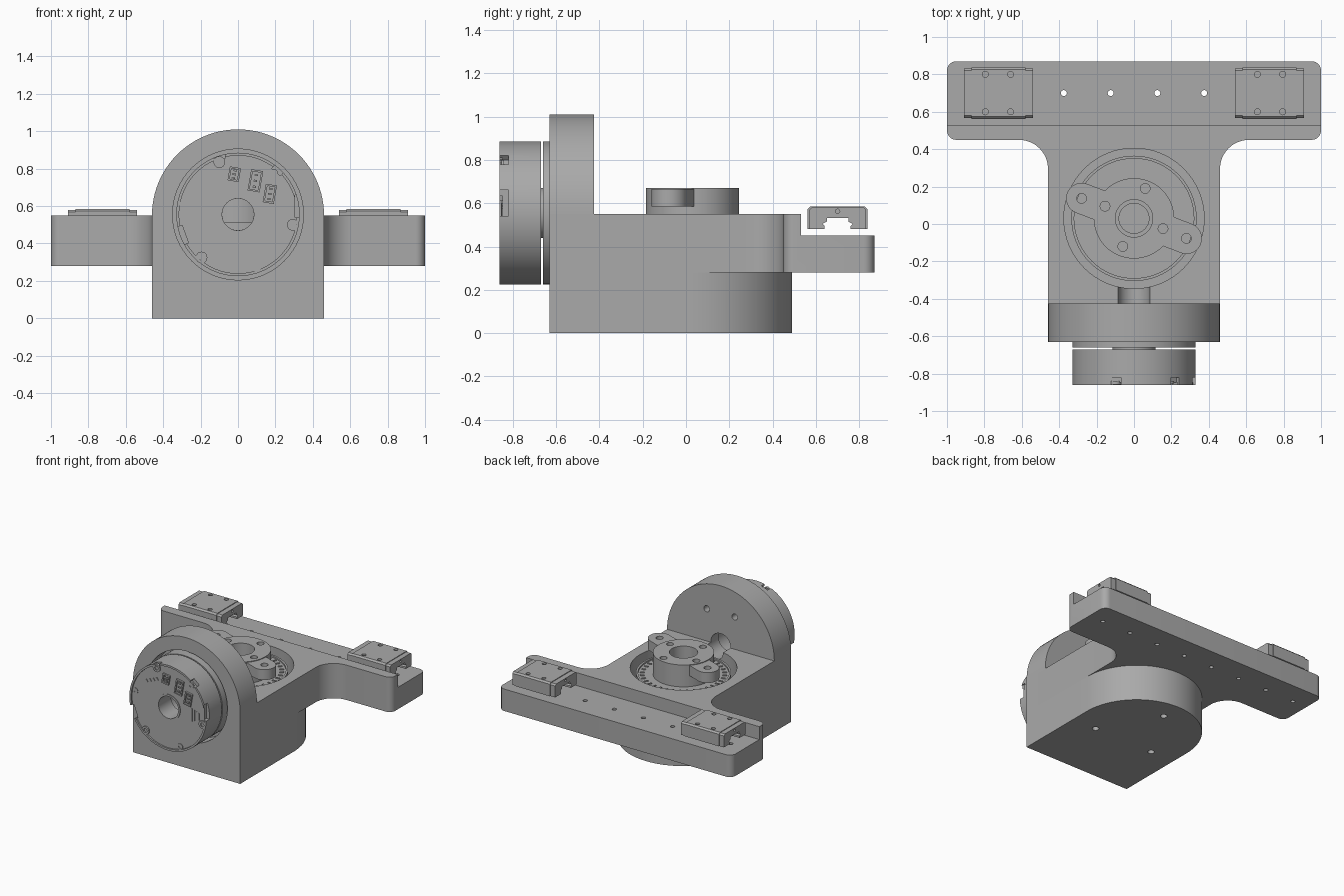
import bpy, bmesh, math
from math import cos, sin, radians, pi

cube = bpy.data.objects.get("Cube")
if cube:
    bpy.data.objects.remove(cube, do_unlink=True)

grey = bpy.data.materials.new("machined grey")
grey.use_nodes = True
grey.diffuse_color = (0.4, 0.4, 0.4, 1)
grey.node_tree.nodes["Principled BSDF"].inputs["Base Color"].default_value = (0.4, 0.4, 0.4, 1)
parts = []
CY = 0.03   # turntable axis in y
CZ = 0.555  # front motor axis in z


def arc(cx, cy, r, a0, a1, n=12):
    return [(cx + r * cos(radians(a0 + (a1 - a0) * i / n)),
             cy + r * sin(radians(a0 + (a1 - a0) * i / n))) for i in range(n + 1)]


def circle(cx, cy, r, n=64):
    return arc(cx, cy, r, 0, 360, n)[:-1]


def rect(u0, u1, v0, v1):
    return [(u0, v0), (u1, v0), (u1, v1), (u0, v1)]


def turned(cx, cy, w, h, deg):
    """Rectangle rotated about its own centre."""
    c, s = cos(radians(deg)), sin(radians(deg))
    return [(cx + u * c - v * s, cy + u * s + v * c)
            for u, v in rect(-w / 2, w / 2, -h / 2, h / 2)]


def prism(name, pts, axis, lo, hi, keep=True):
    """Extrude a flat outline along x, y or z."""
    place = {"x": lambda u, v, w: (w, u, v),
             "y": lambda u, v, w: (u, w, v),
             "z": lambda u, v, w: (u, v, w)}[axis]
    bm = bmesh.new()
    a = [bm.verts.new(place(u, v, lo)) for u, v in pts]
    b = [bm.verts.new(place(u, v, hi)) for u, v in pts]
    bm.faces.new(a)
    bm.faces.new(b)
    for i in range(len(a)):
        j = (i + 1) % len(a)
        bm.faces.new((a[i], a[j], b[j], b[i]))
    bmesh.ops.recalc_face_normals(bm, faces=bm.faces)
    me = bpy.data.meshes.new(name)
    bm.to_mesh(me)
    bm.free()
    me.materials.append(grey)
    ob = bpy.data.objects.new(name, me)
    bpy.context.scene.collection.objects.link(ob)
    if keep:
        parts.append(ob)
    return ob


def boolean(ob, op, *shapes):
    """Apply booleans from (outline, axis, lo, hi) tuples."""
    for shape in shapes:
        tool = prism("cutter", *shape, keep=False)
        mod = ob.modifiers.new("bool", "BOOLEAN")
        mod.operation, mod.solver, mod.object = op, "EXACT", tool
        bpy.context.view_layer.objects.active = ob
        bpy.ops.object.modifier_apply(modifier=mod.name)
        bpy.data.objects.remove(tool, do_unlink=True)


# Shared cutters: turntable pocket, front motor pocket, cable bore
pocket = (circle(0, CY, 0.375), "z", 0.2, 0.7)
front_pocket = (circle(0, CZ, 0.35), "y", -0.7, -0.52)
bore = (circle(0, CZ, 0.085, 32), "y", -0.7, -0.2)

# Lower housing with rounded back and three screw holes underneath
base = prism("base_housing", [(-0.46, -0.63), (0.46, -0.63)] + arc(0, CY, 0.46, 0, 180, 40), "z", 0, 0.28)
boolean(base, "DIFFERENCE", pocket, front_pocket,
        *[(circle(0.295 * cos(radians(a)), CY + 0.295 * sin(radians(a)), 0.024, 20), "z", -0.1, 0.3)
          for a in (-30, 90, 210)])

# T-shaped deck with filleted neck, lowered rail seat and screw holes
half = [(0.46, -0.63)] + arc(0.615, 0.295, 0.155, 180, 90) \
    + arc(0.95, 0.5, 0.05, -90, 0, 8) + arc(0.95, 0.82, 0.05, 0, 90, 8)
deck = prism("t_deck", half + [(-x, y) for x, y in reversed(half)], "z", 0.28, 0.55)
boolean(deck, "DIFFERENCE", pocket, front_pocket, bore,
        (rect(-1.1, 1.1, 0.53, 1), "z", 0.45, 0.7),
        *[(circle(-0.875 + 0.25 * i, 0.7, 0.016, 16), "z", 0.2, 0.6) for i in range(8)])

# Arched upright carrying the front motor
upright = prism("arched_upright", arc(0, 0.55, 0.46, 0, 180, 48), "y", -0.63, -0.425)
boolean(upright, "DIFFERENCE", front_pocket, bore,
        *[(circle(x, 0.8, 0.024, 20), "y", -0.6, -0.3) for x in (-0.12, 0.12)])

# Front motor: mounting disc, spacer neck, drum and rim
through = (circle(0, CZ, 0.1), "y", -1, -0.3)
mount = prism("motor_mount_disc", circle(0, CZ, 0.33), "y", -0.66, -0.52)
neck = prism("motor_neck", circle(0, CZ, 0.115), "y", -0.68, -0.65)
drum = prism("motor_drum", circle(0, CZ, 0.33, 80), "y", -0.86, -0.67)
for ob in (mount, neck):
    boolean(ob, "DIFFERENCE", through)
boolean(drum, "DIFFERENCE", through, (circle(0, CZ, 0.315), "y", -0.95, -0.848),
        (turned(-0.31, 0.44, 0.06, 0.1, 20), "y", -0.9, -0.81),
        (turned(0.33, 0.6, 0.05, 0.12, 0), "y", -0.9, -0.82),
        (turned(-0.1, 0.88, 0.06, 0.05, 0), "y", -0.9, -0.82),
        (turned(0.22, 0.8, 0.06, 0.05, -40), "y", -0.9, -0.82))
sleeve = prism("bore_sleeve", circle(0, CZ, 0.1), "y", -0.853, -0.7)
boolean(sleeve, "DIFFERENCE", (circle(0, CZ, 0.085), "y", -1, -0.3))

# Circuit board details on the motor face
for i, (x, z, w, h) in enumerate([(-0.02, 0.77, 0.06, 0.075), (0.093, 0.735, 0.065, 0.115),
                                  (0.17, 0.665, 0.06, 0.1)]):
    plug = prism(f"connector_{i + 1}", turned(x, z, w, h, -10), "y", -0.861, -0.84)
    boolean(plug, "DIFFERENCE", (turned(x, z, w - 0.02, h - 0.02, -10), "y", -0.9, -0.848))
    for k in (-1, 0, 1):
        prism(f"connector_{i + 1}_pin", turned(x + 0.005 * k, z + 0.27 * h * k, 0.018, 0.01, -10),
              "y", -0.857, -0.845)
for x, z in [(-0.1, 0.835), (-0.195, 0.325), (0.293, 0.5)]:
    screw = prism("face_screw", circle(x, z, 0.031, 24), "y", -0.858, -0.84)
    boolean(screw, "DIFFERENCE", (circle(x, z, 0.016, 6), "y", -0.9, -0.85))
for x, z in [(0.19, 0.775), (-0.287, 0.607), (0.098, 0.275)]:
    boss = prism("small_boss", circle(x, z, 0.024, 20), "y", -0.852, -0.84)
    boolean(boss, "DIFFERENCE", (circle(x, z, 0.011, 12), "y", -0.9, -0.846))
for i in range(4):
    prism("board_mark", turned(0.2 + 0.02 * i, 0.55, 0.006, 0.1 - 0.015 * i, 0), "y", -0.851, -0.845)
    prism("board_chip", turned(-0.19 + 0.03 * i, 0.71 + 0.012 * i, 0.016, 0.022, 25), "y", -0.853, -0.845)

# Turntable motor sunk in the deck pocket, with a ring of dial marks
stator = prism("turntable_stator", circle(0, CY, 0.335), "z", 0.21, 0.5)
boolean(stator, "DIFFERENCE", (circle(0, CY, 0.08), "z", 0.3, 0.7))
rim = prism("stator_rim", circle(0, CY, 0.335), "z", 0.49, 0.512)
boolean(rim, "DIFFERENCE", (circle(0, CY, 0.32), "z", 0.4, 0.7))
for i in range(36):
    a = 2 * pi * i / 36
    prism("dial_mark", turned(0.29 * cos(a), CY + 0.29 * sin(a), 0.03, 0.012, 10 * i), "z", 0.495, 0.506)

# Two-lobed output arm
LX, LY = 0.28, 0.107
tilt = math.degrees(math.atan2(-LY, LX))
lobes = arc(LX, CY - LY, 0.083, tilt - 90, tilt + 90, 20) + arc(-LX, CY + LY, 0.083, tilt + 90, tilt + 270, 20)
arm = prism("output_arm", circle(0, CY, 0.215), "z", 0.49, 0.67)
boolean(arm, "UNION", (lobes, "z", 0.585, 0.665))
screws = [(0.06, 0.16), (-0.155, 0.065), (0.155, -0.055), (-0.06, -0.15), (LX, -LY), (-LX, LY)]
boolean(arm, "DIFFERENCE", (circle(0, CY, 0.1), "z", 0.4, 0.8),
        *[(circle(x, CY + y, 0.026, 20), "z", 0.53, 0.8) for x, y in screws])

# Linear bearing carriages, mirrored left and right
side = [(0.562, 0.48), (0.64, 0.48), (0.64, 0.495), (0.63, 0.505), (0.65, 0.515), (0.65, 0.532)]
for s, label in ((1, "left"), (-1, "right")):
    def profile(grow, top):
        edge = [(0.562 + grow, top - 0.012), (0.562 + grow, 0.48)] + side[1:]
        edge = [(0.574 + grow, top)] + edge
        return edge + [(1.4 - y, z) for y, z in reversed(edge)]

    def span(a, b):
        return sorted((s * a, s * b))
    block = prism(f"{label}_carriage", profile(0, 0.585), "x", *span(0.58, 0.87))
    boolean(block, "DIFFERENCE", *[(circle(s * x, y, 0.016, 16), "z", 0.545, 0.7)
                                   for x in (0.66, 0.795) for y in (0.6, 0.8)])
    for a, b in ((0.54, 0.58), (0.87, 0.908)):
        cap = prism(f"{label}_carriage_end", profile(0.006, 0.58), "x", *span(a, b))
        outer = 0.54 if a < 0.6 else 0.908
        boolean(cap, "DIFFERENCE", (circle(0.7, 0.563, 0.01, 12), "x", *span(outer - 0.015, outer + 0.015)))

# Smooth round walls, keep machined edges crisp
bpy.ops.object.select_all(action="DESELECT")
for ob in parts:
    ob.select_set(True)
bpy.context.view_layer.objects.active = parts[0]
bpy.ops.object.shade_smooth_by_angle(angle=radians(25))
